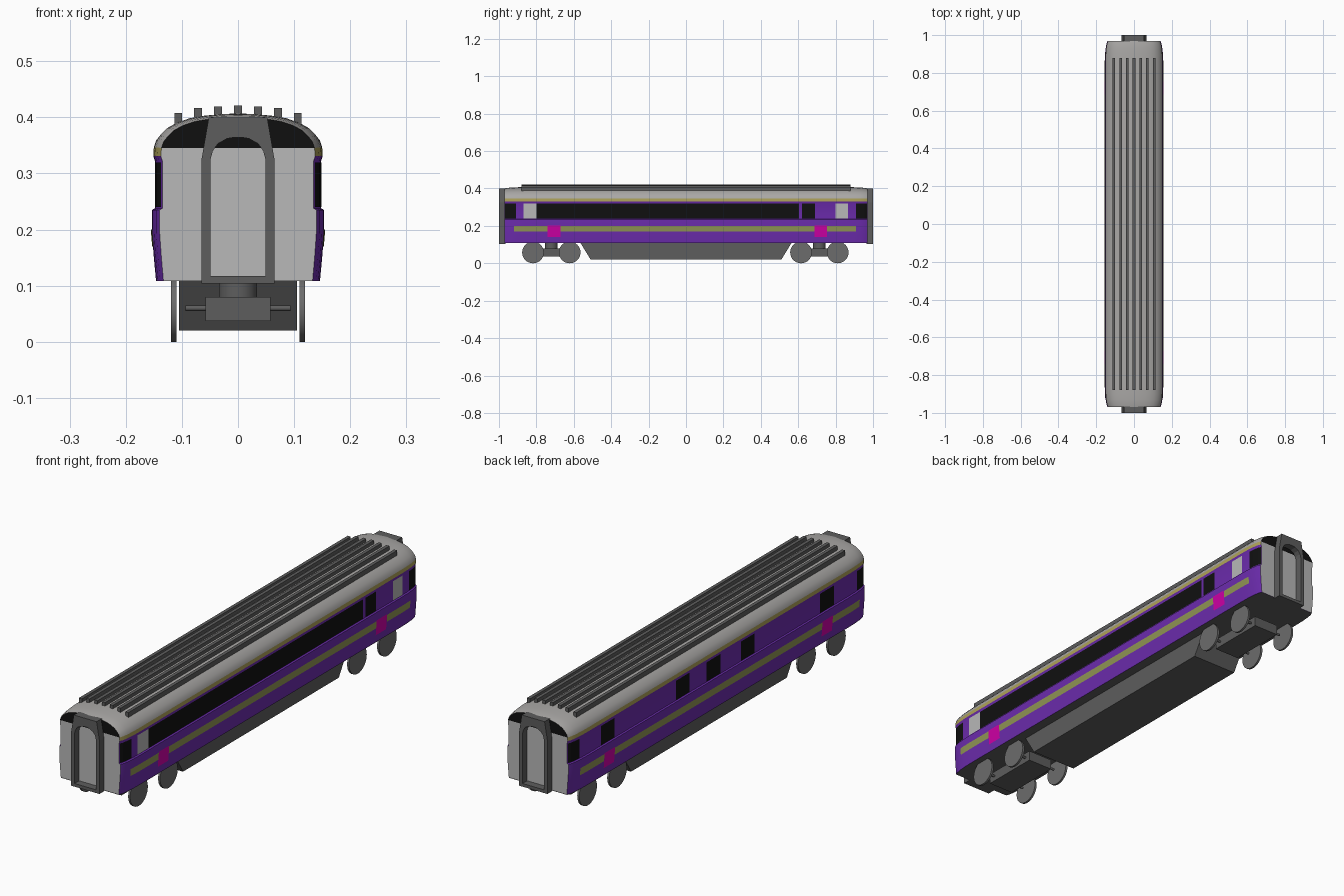
import bpy, bmesh, math
from mathutils import Matrix

if "Cube" in bpy.data.objects:
    bpy.data.objects.remove(bpy.data.objects["Cube"])


def material(name, rgb):
    m = bpy.data.materials.new(name)
    m.diffuse_color = (*rgb, 1)
    m.use_nodes = True
    m.node_tree.nodes["Principled BSDF"].inputs["Base Color"].default_value = m.diffuse_color
    return m


PURPLE = material("purple", (0.15, 0.025, 0.42))
YELLOW = material("yellow", (0.42, 0.36, 0.1))
OLIVE = material("olive", (0.28, 0.3, 0.09))
MAGENTA = material("magenta", (0.62, 0.0, 0.38))
BLACK = material("black", (0.005, 0.005, 0.005))
PALE = material("pale_grey", (0.48, 0.48, 0.48))
ROOF = material("roof_grey", (0.4, 0.39, 0.38))
DARK = material("dark_grey", (0.11, 0.11, 0.11))
WHEEL = material("wheel_grey", (0.15, 0.15, 0.15))

# half cross-sections (x, z) and end taper stations (|y|, scale)
SIDE = [(0.146, 0.108), (0.150, 0.15), (0.1535, 0.195), (0.1535, 0.235),
        (0.148, 0.238), (0.148, 0.322), (0.151, 0.331)]
BAND = [(0.151, 0.331), (0.150, 0.347)]
ARCH = [(0.150, 0.347), (0.146, 0.359), (0.138, 0.369), (0.126, 0.381), (0.108, 0.391),
        (0.086, 0.3985), (0.06, 0.403), (0.03, 0.406), (0, 0.407)]
TAPER = [(0, 1), (0.86, 1), (0.9, 0.993), (0.93, 0.977), (0.955, 0.95), (0.97, 0.91)]
STATIONS = [-y for y, s in reversed(TAPER)] + [y for y, s in TAPER[1:]]


def interp(table, v):
    for (a, fa), (b, fb) in zip(table, table[1:]):
        if v <= b:
            return fa + (fb - fa) * max(0, v - a) / (b - a)
    return table[-1][1]


def on_shell(x, y, z):
    s = interp(TAPER, abs(y))
    return (x * s, y, z - max(0, z - 0.331) * (1 - s))


def mirror(half):
    return half + [(-x, z) for x, z in reversed(half) if x > 0]


def make(name, bm, mat, smooth=False):
    bmesh.ops.remove_doubles(bm, verts=bm.verts, dist=1e-6)
    me = bpy.data.meshes.new(name)
    bm.to_mesh(me)
    bm.free()
    me.materials.append(mat)
    ob = bpy.data.objects.new(name, me)
    bpy.context.collection.objects.link(ob)
    if smooth:
        bpy.ops.object.select_all(action='DESELECT')
        bpy.context.view_layer.objects.active = ob
        ob.select_set(True)
        bpy.ops.object.shade_smooth_by_angle(angle=math.radians(35))
    return ob


def grid(bm, rows):
    vs = [[bm.verts.new(p) for p in r] for r in rows]
    for a, b in zip(vs, vs[1:]):
        for i in range(len(a) - 1):
            bm.faces.new((a[i], b[i], b[i + 1], a[i + 1]))


def loft(name, strips, mat):
    bm = bmesh.new()
    for strip in strips:
        grid(bm, [[on_shell(x, y, z) for x, z in strip] for y in STATIONS])
    return make(name, bm, mat, True)


def patches(name, items, mat):
    # panels lying just outside the body side: (side, y0, y1, z0, z1)
    bm = bmesh.new()
    for sx, y0, y1, z0, z1 in items:
        ys = sorted({y0, y1, *[y for y in STATIONS if y0 < y < y1]})
        zs = sorted({z0, z1, *[z for x, z in SIDE if z0 < z < z1]})
        prof = [(interp([(b, a) for a, b in SIDE], z) + 0.0015, z) for z in zs]
        rows = [[on_shell(sx * x, y, z) for x, z in prof] for y in ys]
        grid(bm, rows if sx > 0 else rows[::-1])
    return make(name, bm, mat)


def box(bm, x0, x1, y0, y1, z0, z1):
    m = Matrix.Translation(((x0 + x1) / 2, (y0 + y1) / 2, (z0 + z1) / 2))
    bmesh.ops.create_cube(bm, size=1, matrix=m @ Matrix.Diagonal((x1 - x0, y1 - y0, z1 - z0, 1)))


def cylinder(bm, centre, r, depth, axis='Z', n=32):
    m = Matrix.Translation(centre)
    if axis == 'X':
        m = m @ Matrix.Rotation(math.pi / 2, 4, 'Y')
    bmesh.ops.create_cone(bm, cap_ends=True, segments=n, radius1=r, radius2=r, depth=depth, matrix=m)


# body shell, cantrail stripe and roof
loft("body_sides_and_floor", [[(-x, z) for x, z in reversed(SIDE)] + SIDE], PURPLE)
loft("cantrail_stripe", [BAND, [(-x, z) for x, z in reversed(BAND)]], YELLOW)
loft("roof", [mirror(ARCH)], ROOF)

# floor skin under the body
bm = bmesh.new()
grid(bm, [[on_shell(x, y, 0.107) for x in (-0.146, 0.146)] for y in STATIONS])
make("floor_skin", bm, DARK)

# end walls: pale lower panel, black upper panel
for name, half, mat in (("end_wall", SIDE + BAND[1:], PALE), ("end_upper_panel", ARCH, BLACK)):
    bm = bmesh.new()
    for y in (-0.97, 0.97):
        pts = mirror(half)
        f = bm.faces.new([bm.verts.new(on_shell(x, y, z)) for x, z in pts])
        f.normal_update()
        if f.normal.y * y < 0:
            f.normal_flip()
    make(name, bm, mat)

# roof ribs
bm = bmesh.new()
for i, top in enumerate((0.421, 0.419, 0.417, 0.408)):
    for x in {i * 0.0355, -i * 0.0355}:
        box(bm, x - 0.007, x + 0.007, -0.88, 0.88, 0.385, top)
make("roof_ribs", bm, DARK)

# windows and markings
Z = (0.24, 0.32)
ends = [(s, y, y + 0.06, *Z) for s in (1, -1) for y in (-0.968, 0.908)]
patches("end_windows", ends, BLACK)
patches("right_windows", [(1, -0.80, 0.605, *Z), (1, 0.62, 0.69, *Z)], BLACK)
patches("left_windows", [(-1, y - 0.045, y + 0.045, *Z) for y in (0.725, 0.235, 0.034, -0.19, -0.71)], BLACK)
patches("pale_windows", [(1, -0.87, -0.80, *Z), (1, 0.80, 0.865, *Z)], PALE)
patches("waist_stripe", [(s, a, b, 0.17, 0.2) for s in (1, -1)
                         for a, b in ((-0.92, -0.74), (-0.672, 0.686), (0.755, 0.91))], OLIVE)
patches("door_markers", [(s, y - 0.034, y + 0.034, 0.14, 0.203) for s in (1, -1) for y in (-0.706, 0.72)], MAGENTA)

# gangway frames at both ends
outer = mirror([(0.065, 0.104), (0.065, 0.325), (0.059, 0.36), (0.052, 0.4), (0.035, 0.4), (0.015, 0.4)])
inner = mirror([(0.049, 0.117), (0.049, 0.325), (0.045, 0.34), (0.036, 0.353), (0.02, 0.362), (0.007, 0.3645)])
bm = bmesh.new()
for s in (-1, 1):
    loops = [(outer, 0.965), (outer, 1.0), (inner, 1.0), (inner, 0.965)]
    grid(bm, [[(x, s * y, z) for x, z in lp + lp[:1]] for lp, y in loops])
bmesh.ops.remove_doubles(bm, verts=bm.verts, dist=1e-6)
bmesh.ops.recalc_face_normals(bm, faces=bm.faces)
make("gangway_frames", bm, DARK)

# underfloor equipment skirt with sloped ends
bm = bmesh.new()
box(bm, -0.105, 0.105, -0.565, 0.565, 0.02, 0.11)
for v in bm.verts:
    if v.co.z < 0.05:
        v.co.y *= 0.51 / 0.565
make("underfloor_skirt", bm, DARK)

# bogies: frame, pivot, axles and wheels
frames, wheels = bmesh.new(), bmesh.new()
for c in (-0.72, 0.713):
    box(frames, -0.058, 0.058, c - 0.125, c + 0.125, 0.037, 0.08)
    cylinder(frames, (0, c, 0.094), 0.034, 0.032)
    for y in (c - 0.098, c + 0.098):
        cylinder(frames, (0, y, 0.06), 0.005, 0.188, 'X', 12)
        for x in (-0.1145, 0.1145):
            cylinder(wheels, (x, y, 0.058), 0.058, 0.009, 'X')
make("bogie_frames", frames, DARK, True)
make("wheels", wheels, WHEEL, True)
